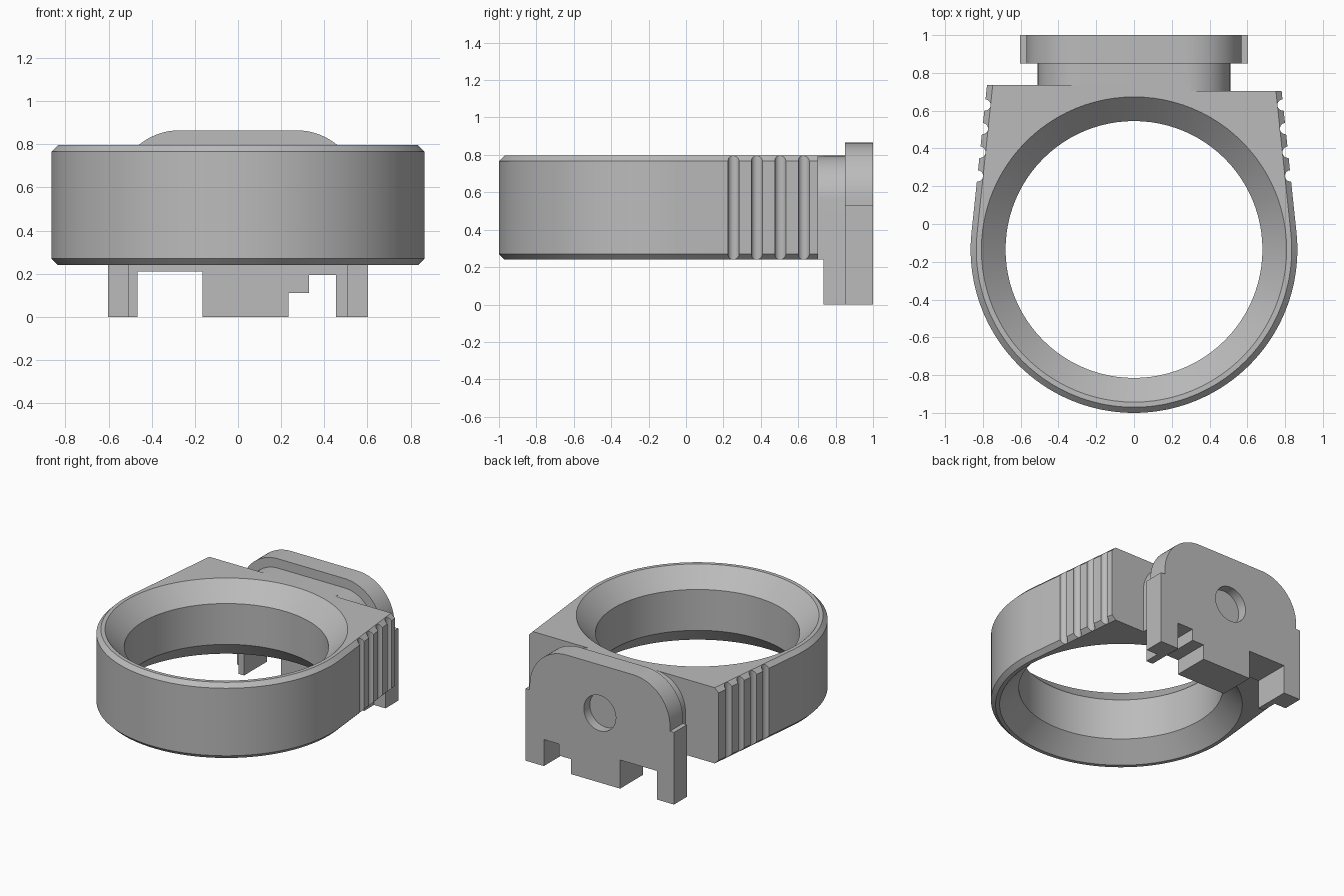
import bpy, bmesh
from math import sin, cos, tan, pi, radians
from mathutils import Matrix

cube = bpy.data.objects.get("Cube")
if cube:
    bpy.data.objects.remove(cube, do_unlink=True)

grey = bpy.data.materials.new("plain grey")
grey.use_nodes = True
grey.diffuse_color = (0.5, 0.5, 0.5, 1)
grey.node_tree.nodes["Principled BSDF"].inputs["Base Color"].default_value = (0.5, 0.5, 0.5, 1)

CY = -0.135               # ring centre in y
R = 0.865                 # ring outer radius
TILT = radians(6)         # taper of the straight flanks
BOTTOM, TOP, BEVEL = 0.24, 0.796, 0.03


def loft(name, rings):
    """Closed solid through a stack of matching point rings."""
    bm = bmesh.new()
    loops = [[bm.verts.new(p) for p in ring] for ring in rings]
    for a, b in zip(loops, loops[1:]):
        for i in range(len(a)):
            j = (i + 1) % len(a)
            bm.faces.new((a[i], a[j], b[j], b[i]))
    bm.faces.new(loops[0][::-1])
    bm.faces.new(loops[-1])
    bmesh.ops.recalc_face_normals(bm, faces=bm.faces)
    mesh = bpy.data.meshes.new(name)
    bm.to_mesh(mesh)
    bm.free()
    mesh.materials.append(grey)
    obj = bpy.data.objects.new(name, mesh)
    bpy.context.collection.objects.link(obj)
    return obj


def circle(r, z, x=0, y=0, n=96):
    return [(x + r * cos(2 * pi * i / n), y + r * sin(2 * pi * i / n), z) for i in range(n)]


def prism(name, outline, y0, y1):
    return loft(name, [[(x, y, z) for x, z in outline] for y in (y0, y1)])


def cut(obj, cutters):
    """Subtract the cutters, bake the result and remove them."""
    for c in cutters:
        c.hide_render = True
        mod = obj.modifiers.new("cut", 'BOOLEAN')
        mod.operation, mod.solver, mod.object = 'DIFFERENCE', 'EXACT', c
    bpy.context.view_layer.update()
    deps = bpy.context.evaluated_depsgraph_get()
    mesh = bpy.data.meshes.new_from_object(obj.evaluated_get(deps))
    obj.modifiers.clear()
    obj.data = mesh
    for c in cutters:
        bpy.data.objects.remove(c, do_unlink=True)


def flank_x(y, inset=0):
    """Half width of the tapered flank at y."""
    r = R - inset
    return r * cos(TILT) - (y - CY - r * sin(TILT)) * tan(TILT)


# Ring body: round front, tapered flanks, stepped back, bevelled rims
def body_ring(z, inset):
    r, n = R - inset, 96
    pts = []
    for i in range(n + 1):
        a = pi - TILT + (pi + 2 * TILT) * i / n
        pts.append((r * cos(a), CY + r * sin(a), z))
    back_l, back_r = 0.705, 0.735
    pts += [(flank_x(back_l, inset), back_l, z), (0.3, back_l, z),
            (0.3, back_r, z), (-flank_x(back_r, inset), back_r, z)]
    return pts


body = loft("ring_body", [body_ring(BOTTOM, BEVEL), body_ring(BOTTOM + BEVEL, 0),
                          body_ring(TOP - BEVEL, 0), body_ring(TOP, BEVEL)])

# Bore flared at both ends, and finger grooves on both flanks
bore_r, flare = 0.68, 0.128
bore = loft("bore_cutter", [circle(r, z, 0, CY) for r, z in (
    (bore_r + flare + 0.1, BOTTOM - 0.1), (bore_r, BOTTOM + flare),
    (bore_r, TOP - flare), (bore_r + flare + 0.1, TOP + 0.1))])
grooves = []
for side in (-1, 1):
    for k in range(4):
        y = 0.255 + 0.125 * k
        x = side * flank_x(y)
        grooves.append(loft("groove_cutter", [circle(0.03, z, x, y, 24) for z in (0.1, 1)]))
cut(body, [bore] + grooves)


# Mounting plate and neck share rounded top corners and a notched foot
def arch(r, cx, cz):
    n = 20
    right = [(cx + r * cos(pi / 2 * i / n), cz + r * sin(pi / 2 * i / n)) for i in range(n + 1)]
    return right + [(-x, z) for x, z in reversed(right)]


foot = [(-0.465, 0), (-0.465, 0.21), (-0.165, 0.21), (-0.165, 0), (0.235, 0),
        (0.235, 0.11), (0.33, 0.11), (0.33, 0.195), (0.455, 0.195), (0.455, 0)]
shoulder = 0.53
plate_outline = (arch(0.3, 0.27, 0.565)
                 + [(-0.57, shoulder), (-0.603, shoulder), (-0.603, 0)] + foot
                 + [(0.603, 0), (0.603, shoulder), (0.57, shoulder)])
plate = prism("mounting_plate", plate_outline, 0.85, 1.0)

hole = loft("hole_cutter", [circle(0.13, z, n=48) for z in (-0.07, 0.1)])
hole.data.transform(Matrix.Translation((0, 1, 0.51)) @ Matrix.Rotation(-pi / 2, 4, 'X'))
cut(plate, [hole])

neck_arch = arch(0.24, 0.27, TOP - 0.24)
neck = prism("neck", neck_arch + [(-0.51, 0)] + foot + [(0.51, 0)], 0.735, 0.85)
joint = prism("neck_joint", neck_arch + [(-0.51, BOTTOM), (0.51, BOTTOM)], 0.70, 0.735)

# Smooth curved surfaces, keep edges crisp
bpy.ops.object.select_all(action='DESELECT')
for obj in (body, plate, neck, joint):
    obj.select_set(True)
bpy.context.view_layer.objects.active = body
bpy.ops.object.shade_smooth_by_angle(angle=radians(25))
